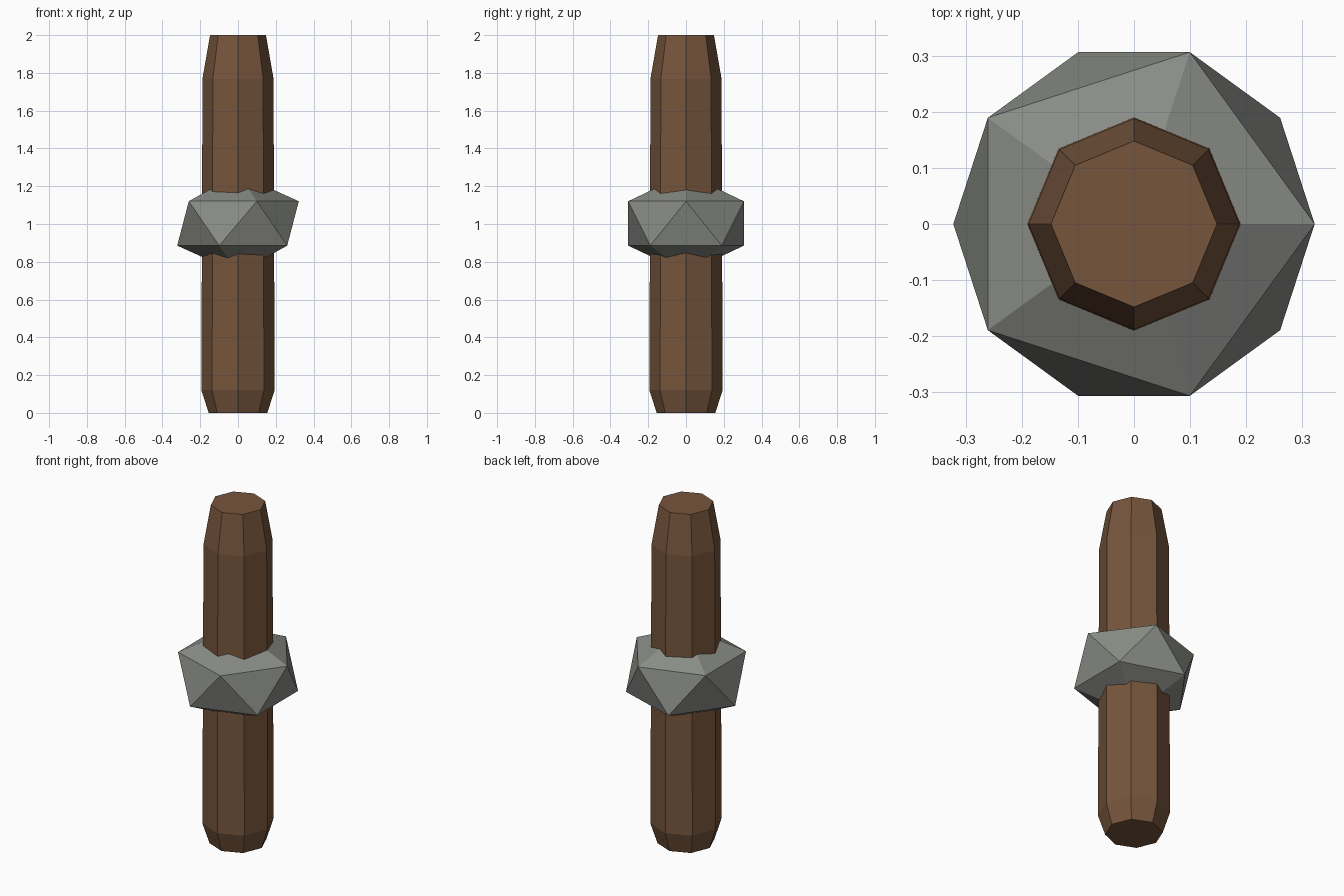
import bpy, bmesh
from math import cos, sin, pi

if "Cube" in bpy.data.objects:
    bpy.data.objects.remove(bpy.data.objects["Cube"])


def paint(obj, name, rgb):
    mat = bpy.data.materials.new(name)
    mat.diffuse_color = (*rgb, 1)
    mat.use_nodes = True
    mat.node_tree.nodes["Principled BSDF"].inputs["Base Color"].default_value = mat.diffuse_color
    obj.data.materials.append(mat)


def lathe(name, profile, sides):
    """Stack n-sided rings from (radius, z) pairs and cap both ends."""
    bm = bmesh.new()
    rings = [[bm.verts.new((r * cos(2 * pi * i / sides), r * sin(2 * pi * i / sides), z))
              for i in range(sides)] for r, z in profile]
    for low, high in zip(rings, rings[1:]):
        for i in range(sides):
            j = (i + 1) % sides
            bm.faces.new((low[i], low[j], high[j], high[i]))
    bm.faces.new(rings[0][::-1])
    bm.faces.new(rings[-1])
    mesh = bpy.data.meshes.new(name)
    bm.to_mesh(mesh)
    bm.free()
    obj = bpy.data.objects.new(name, mesh)
    bpy.context.collection.objects.link(obj)
    return obj


# Octagonal wooden shaft with tapered ends
shaft = lathe("wooden_shaft", [(0.155, 0), (0.194, 0.12), (0.188, 1.77), (0.148, 2)], 8)
paint(shaft, "wood", (0.18, 0.09, 0.045))

# Flattened faceted stone pierced by the shaft
bpy.ops.mesh.primitive_ico_sphere_add(subdivisions=1, radius=0.36, location=(0, 0, 1.003))
stone = bpy.context.object
stone.name = "stone_head"
stone.scale.z = 0.73
paint(stone, "stone", (0.25, 0.26, 0.235))
